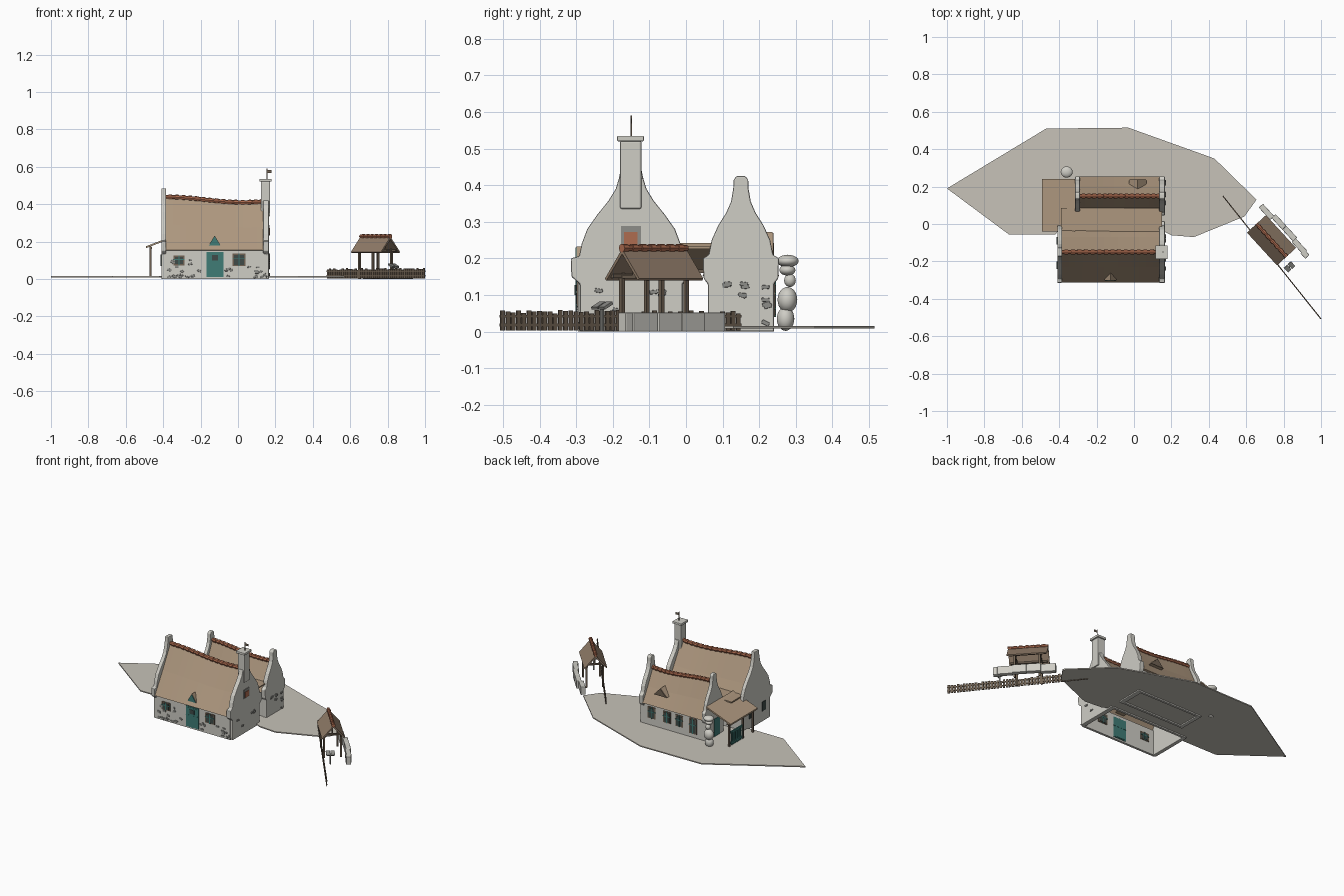
import bpy, bmesh, math, random
from mathutils import Vector, Matrix

if "Cube" in bpy.data.objects:
    bpy.data.objects.remove(bpy.data.objects["Cube"])
random.seed(4)


def material(name, *rgb):
    m = bpy.data.materials.new(name)
    m.use_nodes = True
    m.diffuse_color = (*rgb, 1)
    m.node_tree.nodes["Principled BSDF"].inputs["Base Color"].default_value = (*rgb, 1)
    return m


PLASTER = material("plaster", .62, .61, .56)
EARTH = material("pale ground", .57, .54, .48)
THATCH = material("thatch", .42, .31, .21)
BOARD = material("roof boards", .28, .2, .14)
WOOD = material("weathered wood", .16, .12, .085)
CLAY = material("terracotta", .42, .15, .08)
TEAL = material("teal paint", .05, .2, .18)
GREY = material("grey stone", .27, .27, .25)
GLASS = material("dark glass", .05, .07, .065)


def finish(name, bm, mat, bevel=0, smooth=False):
    bmesh.ops.recalc_face_normals(bm, faces=bm.faces)
    me = bpy.data.meshes.new(name)
    bm.to_mesh(me)
    bm.free()
    me.materials.append(mat)
    ob = bpy.data.objects.new(name, me)
    bpy.context.collection.objects.link(ob)
    if smooth:
        for p in me.polygons:
            p.use_smooth = True
    if bevel:
        mod = ob.modifiers.new("bevel", "BEVEL")
        mod.width, mod.segments = bevel, 2
    return ob


def add_box(bm, centre, size, rot=Matrix()):
    m = Matrix.Translation(centre) @ rot @ Matrix.Diagonal((*size, 1))
    bmesh.ops.create_cube(bm, size=1, matrix=m)


def box(name, mat, lo, hi, bevel=0):
    bm = bmesh.new()
    lo, hi = Vector(lo), Vector(hi)
    add_box(bm, (lo + hi) / 2, hi - lo)
    return finish(name, bm, mat, bevel)


def loft(name, mat, rings, bevel=0, smooth=False):
    # skin closed cross-sections, capping both ends
    bm = bmesh.new()
    rows = [[bm.verts.new(p) for p in ring] for ring in rings]
    n = len(rows[0])
    for a, b in zip(rows, rows[1:]):
        for i in range(n):
            bm.faces.new((a[i], a[(i + 1) % n], b[(i + 1) % n], b[i]))
    bm.faces.new(rows[0])
    bm.faces.new(rows[-1])
    return finish(name, bm, mat, bevel, smooth)


def gable(name, x0, x1, y, half):
    # curved parapet gable mirrored about its ridge
    outline = [(y - d, z) for d, z in half] + [(y + d, z) for d, z in reversed(half)]
    return loft(name, PLASTER, [[(x, *p) for p in outline] for x in (x0, x1)], .004)


def roof(name, x0, x1, y, half, eave, ridge):
    # thin pitched slab with a sagging ridge, plus ridge tiles
    rings, steps = [], 14
    for i in range(steps + 1):
        x = x0 + (x1 - x0) * i / steps
        z = ridge(i / steps)
        mid = (z + eave) / 2 - .006
        rings.append([(x, y - half, eave), (x, y - half * .5, mid), (x, y, z),
                      (x, y + half * .5, mid), (x, y + half, eave),
                      (x, y + half - .012, eave - .004), (x, y, z - .02),
                      (x, y - half + .012, eave - .004)])
    loft(name, THATCH, rings)
    ridge_tiles(name + "_ridge", [Vector((x0 + (x1 - x0) * t / 30, y, ridge(t / 30))) for t in range(31)])


def ridge_tiles(name, path, r=.011):
    bm = bmesh.new()
    for i, (a, b) in enumerate(zip(path, path[1:])):
        d = b - a
        m = Matrix.Translation((a + b) / 2) @ d.to_track_quat("Z", "Y").to_matrix().to_4x4()
        s = r + .003 * (i % 2)
        bmesh.ops.create_cone(bm, cap_ends=True, segments=8, radius1=s, radius2=s,
                              depth=d.length * 1.1, matrix=m)
    finish(name, bm, CLAY)


# Ground sheet
shore = [(-1, .19), (-.47, .51), (-.03, .515), (.43, .35), (.655, .13), (.59, .04),
         (.32, -.07), (.2, -.06), (.14, -.03), (-.4, -.03), (-.42, -.055), (-.67, -.055)]
loft("ground", EARTH, [[(x, y, z) for x, y in shore] for z in (.008, .015)])

# Front house
FRONT = [(.14, 0), (.14, .13), (.163, .15), (.165, .2), (.142, .206), (.135, .24), (.12, .28),
         (.092, .32), (.062, .357), (.042, .39), (.033, .42)]
gable("front_house_left_gable", -.41, -.385, -.15, FRONT + [(.027, .45), (.023, .485)])
gable("front_house_right_gable", .135, .165, -.15, FRONT)
box("front_house_front_wall", PLASTER, (-.4, -.295, 0), (.15, -.28, .165))
box("front_house_back_wall", PLASTER, (-.4, -.02, 0), (.15, -.005, .165))
roof("front_house_roof", -.388, .14, -.15, .162, .155,
     lambda t: .422 + .016 * math.cos(math.pi * min(t / .8, 1.25)) + .004 * t)

# Chimney with cap and weather vane
box("chimney", PLASTER, (.122, -.18, .335), (.172, -.122, .522), .005)
box("chimney_cap", PLASTER, (.115, -.188, .52), (.18, -.115, .535), .003)
box("vane_pole", WOOD, (.153, -.152, .53), (.157, -.148, .59))
box("vane_flag", WOOD, (.157, -.151, .568), (.18, -.149, .582))

# Back house
BACK = [(.09, 0), (.09, .13), (.102, .145), (.104, .2), (.088, .21), (.08, .25), (.062, .29),
        (.04, .325), (.027, .355), (.021, .39), (.02, .415), (.012, .425)]
gable("back_house_left_gable", -.315, -.29, .15, BACK)
gable("back_house_right_gable", .135, .165, .15, BACK)
box("back_house_front_wall", PLASTER, (-.3, .065, 0), (.15, .08, .165))
box("back_house_back_wall", PLASTER, (-.3, .225, 0), (.15, .24, .165))
roof("back_house_roof", -.292, .14, .15, .105, .152,
     lambda t: .358 + .014 * math.cos(math.pi * min(t / .8, 1.25)))

# Covered passage and side porch
box("passage_roof", THATCH, (-.39, -.05, .226), (.15, .085, .234))
loft("porch_roof", THATCH, [[(-.492, y, .165), (-.315, y, .232), (-.315, y, .242), (-.492, y, .175)]
                            for y in (-.04, .24)])
for i, y in enumerate((-.025, .08, .22)):
    box(f"porch_post_{i}", WOOD, (-.472, y - .005, .01), (-.462, y + .005, .175))
box("porch_beam", WOOD, (-.474, -.035, .16), (-.46, .235, .17))
bm = bmesh.new()
for i in range(7):
    add_box(bm, (-.467, .085 + i * .018, .06), (.006, .009, .09))
for z in (.03, .1):
    add_box(bm, (-.467, .14, z), (.008, .125, .012))
finish("porch_gate", bm, TEAL)
box("passage_door", TEAL, (-.318, .1, .012), (-.312, .16, .13))


def opening(name, x, z, w, h, y, side, pane):
    # frame, pane and glazing bars reaching just beyond both wall faces
    box(name + "_frame", WOOD if pane is GLASS else TEAL, (x - w / 2, y - .011, z), (x + w / 2, y + .011, z + h))
    box(name + "_pane", pane, (x - w / 2 + .008, y - .013, z + .006), (x + w / 2 - .008, y + .013, z + h - .008))
    box(name + "_bar", TEAL, (x - .003, y - .014, z), (x + .003, y + .014, z + h))
    box(name + "_cross", TEAL, (x - w / 2, y - .014, z + h * .55), (x + w / 2, y + .014, z + h * .55 + .005))


opening("front_door", -.123, .01, .092, .135, -.2875, -1, TEAL)
box("front_door_upper_leaf", GLASS, (-.14, -.304, .1), (-.106, -.302, .128))
for i, (x, z, w, h) in enumerate([(-.315, .073, .06, .052), (.005, .07, .07, .065)]):
    opening(f"front_window_{i}", x, z, w, h, -.2875, -1, GLASS)
for i, x in enumerate((.08, -.03, -.12, -.22)):
    opening(f"back_window_{i}", x, .04 if i == 3 else .06, .055, .1 if i == 3 else .075, .2325, 1, GLASS)
box("gable_window_frame", GREY, (.164, -.178, .23), (.169, -.123, .288))
box("gable_window_shutter", CLAY, (.165, -.169, .235), (.172, -.133, .272))
for i, y in enumerate((-.22, -.09)):
    box(f"left_gable_window_{i}", GLASS, (-.414, y - .02, .07), (-.409, y + .02, .13))


def dormer(name, x, face, inner, z, w, h, mat):
    # small triangular vent running back into the thatch
    loft(name, THATCH, [[(x - w / 2, y, z), (x + w / 2, y, z), (x, y, z + h)] for y in (face, inner)])
    s = math.copysign(.003, face - inner)
    loft(name + "_panel", mat, [[(x - w * .46, y, z), (x + w * .46, y, z), (x, y, z + h * .95)]
                                for y in (face, face + s)])


dormer("front_dormer", -.125, -.299, -.24, .18, .064, .052, TEAL)
dormer("back_dormer", .02, .236, .18, .222, .095, .05, WOOD)

# Exposed stones in the plaster
bm = bmesh.new()
for i in range(46):
    x = random.uniform(-.39, .15)
    if abs(x + .123) > .06:
        z = .012 + .09 * random.random() ** 2.5
        add_box(bm, (x, -.296, z), (random.uniform(.01, .024), .008, random.uniform(.007, .014)),
                Matrix.Rotation(random.uniform(-.4, .4), 4, "Y"))
for i in range(16):
    y = random.choice((random.uniform(-.28, -.03), random.uniform(.08, .23)))
    z = .02 + .13 * random.random()
    add_box(bm, (.166, y, z), (.008, .022, .011), Matrix.Rotation(random.uniform(-.5, .5), 4, "X"))
finish("exposed_stones", bm, GREY, .002)

# Stacked boulders beside the porch
for i, (y, z, rx, ry, rz) in enumerate([(.272, .035, .027, .024, .033), (.277, .087, .032, .027, .035),
                                        (.284, .14, .016, .016, .018), (.277, .168, .024, .022, .015),
                                        (.278, .193, .032, .03, .017)]):
    bm = bmesh.new()
    bmesh.ops.create_icosphere(bm, subdivisions=3, radius=1,
                               matrix=Matrix.Translation((-.36, y, z)) @ Matrix.Diagonal((rx, ry, rz, 1)))
    finish(f"stacked_boulder_{i}", bm, PLASTER, 0, True)

# Open shelter, built along its ridge and then turned
TURN = Matrix.Translation((.735, -.087, 0)) @ Matrix.Rotation(math.radians(-47.5), 4, "Z")


def place(ob):
    ob.matrix_world = TURN


section = [(-.069, .145), (0, .226), (.069, .145), (.064, .139), (0, .212), (-.064, .139)]
place(loft("shelter_roof", BOARD, [[(x, *p) for p in section] for x in (-.119, .119)]))
ridge_tiles("shelter_ridge", [TURN @ Vector((-.119 + i * .017, 0, .228)) for i in range(15)], .009)
bm = bmesh.new()
for x in (-.073, .073):
    for y in (-.05, .05):
        add_box(bm, (x, y, .08), (.011, .011, .16))
    add_box(bm, (x, 0, .15), (.01, .11, .01))
    add_box(bm, (x, 0, .18), (.008, .008, .06))
for y in (-.05, .05):
    add_box(bm, (0, y, .152), (.22, .01, .01))
place(finish("shelter_frame", bm, WOOD))

# Low stone wall behind the shelter
bm = bmesh.new()
for x, y, w in ((-.13, .083, .09), (-.045, .096, .085), (.04, .096, .085), (.125, .088, .09), (.175, .082, .04)):
    add_box(bm, (x, y, .026), (w, .03, .052))
place(finish("low_stone_wall", bm, PLASTER, .003))

# Tilted notice slab
bm = bmesh.new()
tilt = Matrix.Rotation(.45, 4, "Y")
for y in (-.014, .014):
    add_box(bm, (.17, y - .025, .071), (.035, .024, .008), tilt)
add_box(bm, (.17, -.025, .033), (.008, .008, .066))
place(finish("notice_slab", bm, GREY))

# Picket fence
bm = bmesh.new()
start, end = Vector((.475, .15, 0)), Vector((1, -.508, 0))
run = end - start
spin = Matrix.Rotation(math.atan2(run.y, run.x), 4, "Z")
count = 46
for i in range(count):
    h = .05 + random.uniform(-.005, .006)
    add_box(bm, start + run * (i + .5) / count + Vector((0, 0, h / 2 + .003)), (.014, .004, h), spin)
for z in (.018, .042):
    add_box(bm, start + run / 2 + Vector((0, 0, z)), (run.length, .006, .007), spin)
finish("picket_fence", bm, WOOD)
